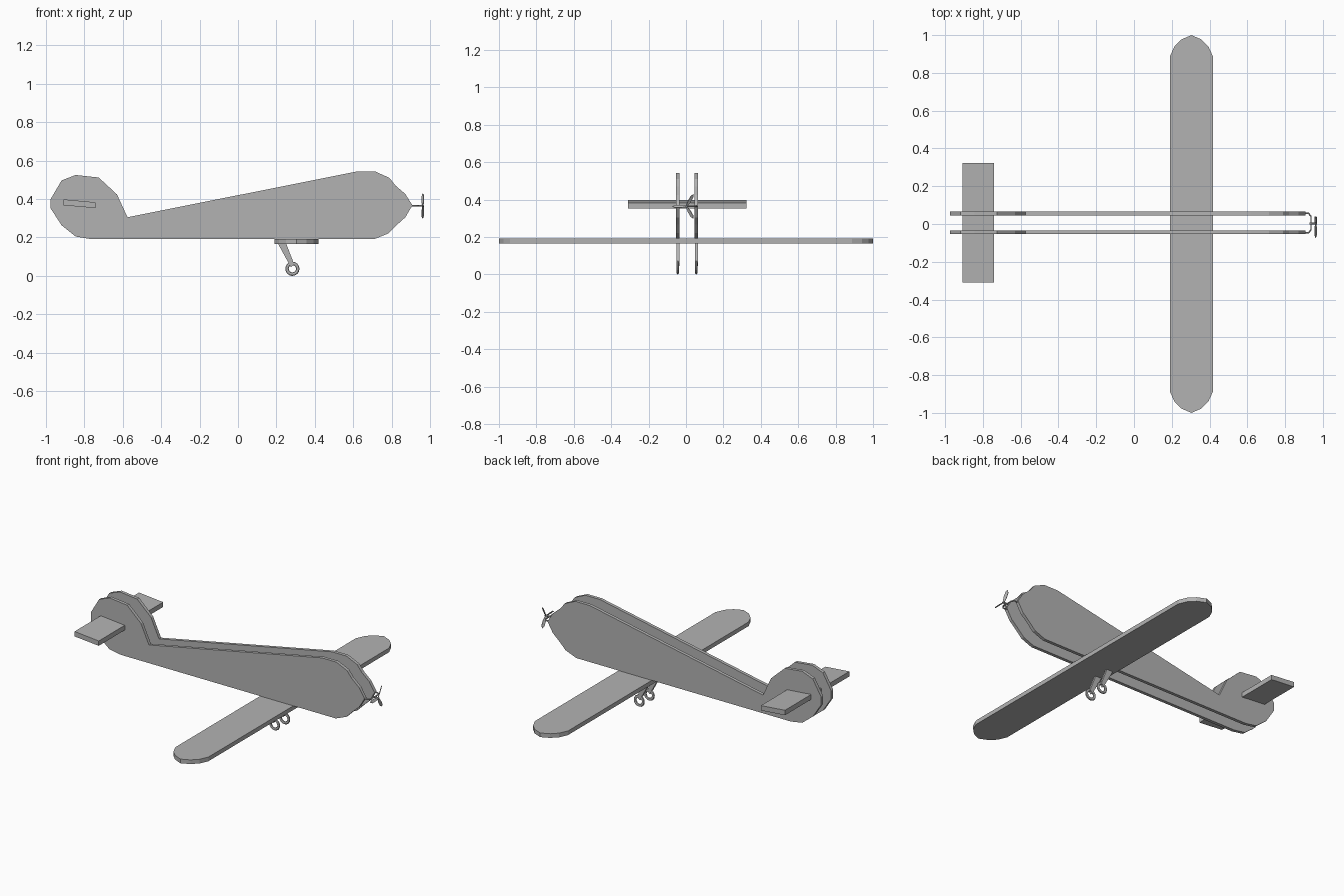
import bpy
import bmesh
from math import cos, sin, pi, radians
from mathutils import Matrix, Vector

cube = bpy.data.objects.get("Cube")
if cube:
    bpy.data.objects.remove(cube, do_unlink=True)

grey = bpy.data.materials.new("plain grey")
grey.use_nodes = True
color = (0.45, 0.45, 0.45, 1)
grey.diffuse_color = color
grey.node_tree.nodes["Principled BSDF"].inputs["Base Color"].default_value = color


def finish(name, bm):
    bmesh.ops.recalc_face_normals(bm, faces=bm.faces)
    mesh = bpy.data.meshes.new(name)
    bm.to_mesh(mesh)
    bm.free()
    obj = bpy.data.objects.new(name, mesh)
    bpy.context.collection.objects.link(obj)
    mesh.materials.append(grey)
    return obj


def extrude(name, outline, low, high, axis):
    """Solid plate from a 2D outline: xz along y, xy along z, or yz along x."""
    place = {"y": lambda a, b: (a, low, b),
             "z": lambda a, b: (a, b, low),
             "x": lambda a, b: (low, a, b)}[axis]
    bm = bmesh.new()
    face = bm.faces.new([bm.verts.new(place(a, b)) for a, b in outline])
    new = bmesh.ops.extrude_face_region(bm, geom=[face])["geom"]
    step = Vector([(high - low) * (axis == k) for k in "xyz"])
    bmesh.ops.translate(bm, vec=step, verts=[v for v in new if isinstance(v, bmesh.types.BMVert)])
    return finish(name, bm)


def tube(name, points, radius):
    curve = bpy.data.curves.new(name, "CURVE")
    curve.dimensions = "3D"
    curve.bevel_depth = radius
    curve.bevel_resolution = 1
    curve.use_fill_caps = True
    spline = curve.splines.new("POLY")
    spline.points.add(len(points) - 1)
    for p, co in zip(spline.points, points):
        p.co = (*co, 1)
    obj = bpy.data.objects.new(name, curve)
    bpy.context.collection.objects.link(obj)
    curve.materials.append(grey)


# Fuselage profile with the fin in one piece
profile = [(-.975, .40), (-.918, .497), (-.845, .525), (-.725, .512), (-.63, .424),
           (-.575, .305), (.616, .543), (.715, .543), (.788, .51), (.82, .47),
           (.871, .426), (.908, .367), (.871, .305), (.83, .268), (.783, .221),
           (.71, .192), (-.767, .192), (-.845, .205), (-.918, .263), (-.975, .351)]
strut = [(.207, .17), (.25, .17), (.292, .062), (.275, .045)]

# Two side plates, each with a leg and a ring wheel below
for side, y in (("right", -.044), ("left", .055)):
    extrude(side + "_fuselage_plate", profile, y - .01, y + .01, "y")
    extrude(side + "_wheel_strut", strut, y - .008, y + .008, "y")
    bpy.ops.mesh.primitive_torus_add(location=(.283, y, .037), rotation=(pi / 2, 0, 0),
                                     major_radius=.028, minor_radius=.009,
                                     major_segments=16, minor_segments=8)
    wheel = bpy.context.object
    wheel.name = side + "_wheel"
    wheel.scale.z = .7
    wheel.data.materials.append(grey)

# Wing with rounded tips
tip = [(.114, .887), (.09, .94), (.053, .977), (0, 1), (-.053, .977), (-.09, .94), (-.114, .887)]
half = [(.304 + x, y) for x, y in tip]
extrude("wing", half + [(x, -y) for x, y in reversed(half)], .166, .192, "z")

# Tilted tailplane
extrude("tailplane", [(-.907, .398), (-.741, .383), (-.741, .353), (-.907, .367)],
        -.31, .323, "y")

# Nose bracket joining the plates, and propeller shaft
tube("nose_bracket", [(.9, -.046, .365), (.925, -.046, .365), (.937, -.03, .365),
                      (.937, .04, .365), (.925, .056, .365), (.9, .056, .365)], .004)
tube("propeller_shaft", [(.93, .002, .365), (.968, .002, .365)], .005)

# Three twisted propeller blades
blade = [(0, -.004), (.03, -.009), (.06, -.009), (.075, 0), (.06, .009), (.03, .009), (0, .004)]
for i, angle in enumerate((60, 180, 300)):
    obj = extrude("propeller_blade_%d" % (i + 1), blade, -.002, .002, "x")
    obj.data.transform(Matrix.Translation((.962, .002, .364))
                       @ Matrix.Rotation(radians(angle), 4, "X")
                       @ Matrix.Rotation(radians(35), 4, "Y"))
